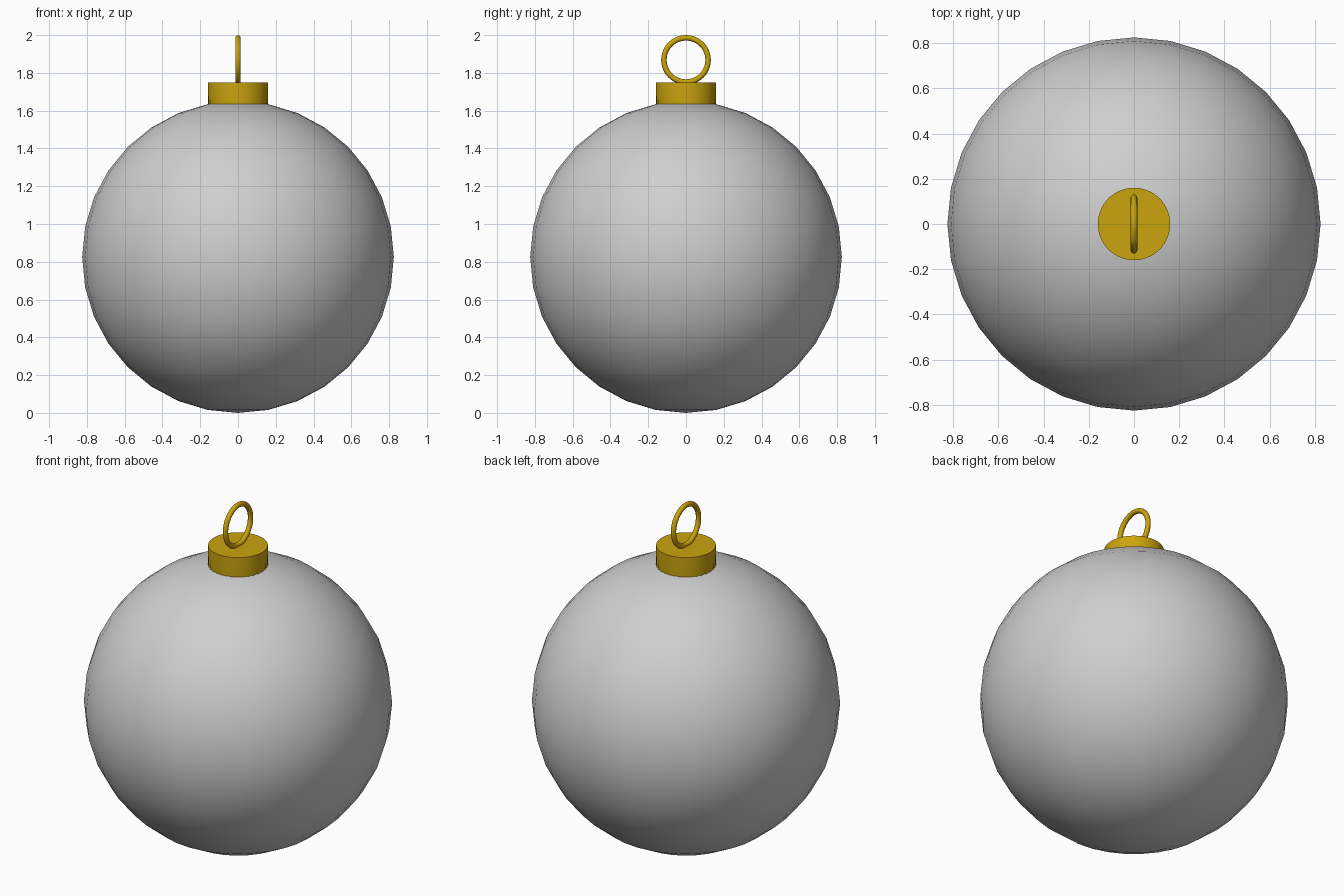
import bpy, bmesh, math

if "Cube" in bpy.data.objects:
    bpy.data.objects.remove(bpy.data.objects["Cube"])

R = 0.825          # bauble radius
CAP_R = 0.16


def material(name, rgb):
    m = bpy.data.materials.new(name)
    m.diffuse_color = (*rgb, 1)
    m.use_nodes = True
    m.node_tree.nodes["Principled BSDF"].inputs["Base Color"].default_value = m.diffuse_color
    return m


def finish(obj, name, mat, angle=30):
    obj.name = name
    obj.data.materials.append(mat)
    bpy.ops.object.select_all(action='DESELECT')
    obj.select_set(True)
    bpy.context.view_layer.objects.active = obj
    bpy.ops.object.shade_smooth_by_angle(angle=math.radians(angle))


grey = material("light grey", (0.62, 0.62, 0.62))
gold = material("gold", (0.60, 0.37, 0.004))

# Bauble
bpy.ops.mesh.primitive_uv_sphere_add(segments=32, ring_count=16, radius=R, location=(0, 0, R))
finish(bpy.context.object, "bauble", grey)

# Cap: straight upper band, finely crimped lower band
bm = bmesh.new()
N = 64
rings = []
for z, crimp in ((1.625, 0.005), (1.69, 0.0), (1.75, 0.0)):
    ring = []
    for i in range(N):
        a = 2 * math.pi * i / N
        r = CAP_R - crimp * (i % 2)
        ring.append(bm.verts.new((r * math.cos(a), r * math.sin(a), z)))
    rings.append(ring)
for lo, hi in zip(rings, rings[1:]):
    for i in range(N):
        j = (i + 1) % N
        bm.faces.new((lo[i], lo[j], hi[j], hi[i]))
bm.faces.new(rings[-1])
bm.faces.new(rings[0][::-1])
mesh = bpy.data.meshes.new("cap")
bm.to_mesh(mesh)
bm.free()
cap = bpy.data.objects.new("cap", mesh)
bpy.context.collection.objects.link(cap)
finish(cap, "cap", gold)

# Hanging ring, standing in the y-z plane
bpy.ops.mesh.primitive_torus_add(major_radius=0.117, minor_radius=0.0145, major_segments=48,
                                 minor_segments=12, location=(0, 0, 1.8685),
                                 rotation=(0, math.pi / 2, 0))
finish(bpy.context.object, "hanging_ring", gold, 60)
